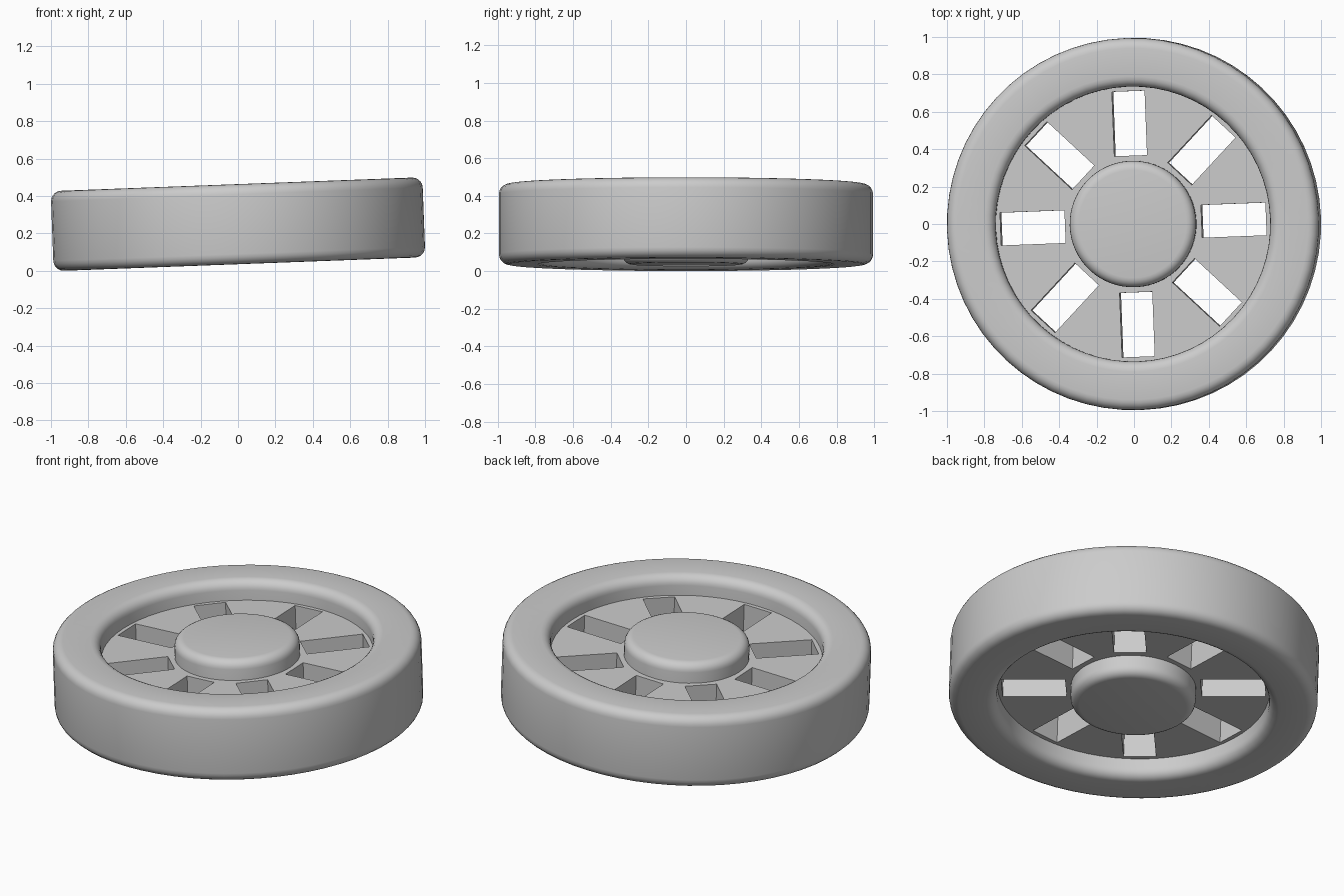
import bpy, bmesh
from math import radians, cos, sin, pi
from mathutils import Matrix, Vector

if "Cube" in bpy.data.objects:
    bpy.data.objects.remove(bpy.data.objects["Cube"])

HALF = 0.214      # half width of rim and hub
WEB = 0.10        # half thickness of the web disc
SIDES = 64
TILT = radians(2.15)
SPIN = radians(2.2)


def add_object(name, bm):
    bmesh.ops.recalc_face_normals(bm, faces=bm.faces)
    mesh = bpy.data.meshes.new(name)
    bm.to_mesh(mesh)
    bm.free()
    obj = bpy.data.objects.new(name, mesh)
    bpy.context.collection.objects.link(obj)
    return obj


def corner(cx, cz, r, start, steps=5):
    """Quarter-round profile points."""
    return [(cx + r * cos(start + pi / 2 * i / steps),
             cz + r * sin(start + pi / 2 * i / steps)) for i in range(steps + 1)]


def lathe(name, profile, closed):
    bm = bmesh.new()
    vs = [bm.verts.new((r, 0, z)) for r, z in profile]
    pairs = list(zip(vs, vs[1:])) + ([(vs[-1], vs[0])] if closed else [])
    edges = [bm.edges.new(p) for p in pairs]
    bmesh.ops.spin(bm, geom=vs + edges, cent=(0, 0, 0), axis=(0, 0, 1),
                   angle=2 * pi, steps=SIDES, use_duplicate=False)
    bmesh.ops.remove_doubles(bm, verts=bm.verts, dist=1e-5)
    return add_object(name, bm)


# rim with four rounded corners
b, R_OUT, R_IN = 0.055, 0.995, 0.735
rim = lathe("rim",
            corner(R_OUT - b, -HALF + b, b, -pi / 2) + corner(R_OUT - b, HALF - b, b, 0)
            + corner(R_IN + b, HALF - b, b, pi / 2) + corner(R_IN + b, -HALF + b, b, pi), True)

# hub boss with rounded ends
h = 0.05
hub = lathe("hub", [(0, -HALF)] + corner(0.338 - h, -HALF + h, h, -pi / 2)
            + corner(0.338 - h, HALF - h, h, 0) + [(0, HALF)], False)

# web disc between hub and rim
bm = bmesh.new()
bmesh.ops.create_cone(bm, cap_ends=True, segments=SIDES, radius1=0.76, radius2=0.76, depth=2 * WEB)
web = add_object("web_disc", bm)

# eight rectangular windows cut through the web
bm = bmesh.new()
for i in range(8):
    m = (Matrix.Rotation(i * pi / 4, 4, 'Z') @ Matrix.Translation((0.538, 0, 0))
         @ Matrix.Diagonal((0.345, 0.175, 1, 1)))
    bmesh.ops.create_cube(bm, size=1, matrix=m)
cutter = add_object("window_cutter", bm)
cutter.hide_render = True
mod = web.modifiers.new("windows", 'BOOLEAN')
mod.object = cutter
mod.operation = 'DIFFERENCE'
mod.solver = 'EXACT'
bpy.context.view_layer.objects.active = web
bpy.ops.object.modifier_apply(modifier=mod.name)
bpy.data.objects.remove(cutter)

# tilt the wheel slightly and rest it on the ground
parts = [rim, hub, web]
turn = Matrix.Rotation(-TILT, 4, 'Y') @ Matrix.Rotation(SPIN, 4, 'Z')
for p in parts:
    p.data.transform(turn)
low = min(v.co.z for v in rim.data.vertices)
for p in parts:
    p.data.transform(Matrix.Translation((0, 0, -low)))

# smooth curved surfaces, keep edges crisp
bpy.ops.object.select_all(action='DESELECT')
for p in parts:
    p.select_set(True)
bpy.context.view_layer.objects.active = rim
bpy.ops.object.shade_smooth_by_angle(angle=radians(30))
